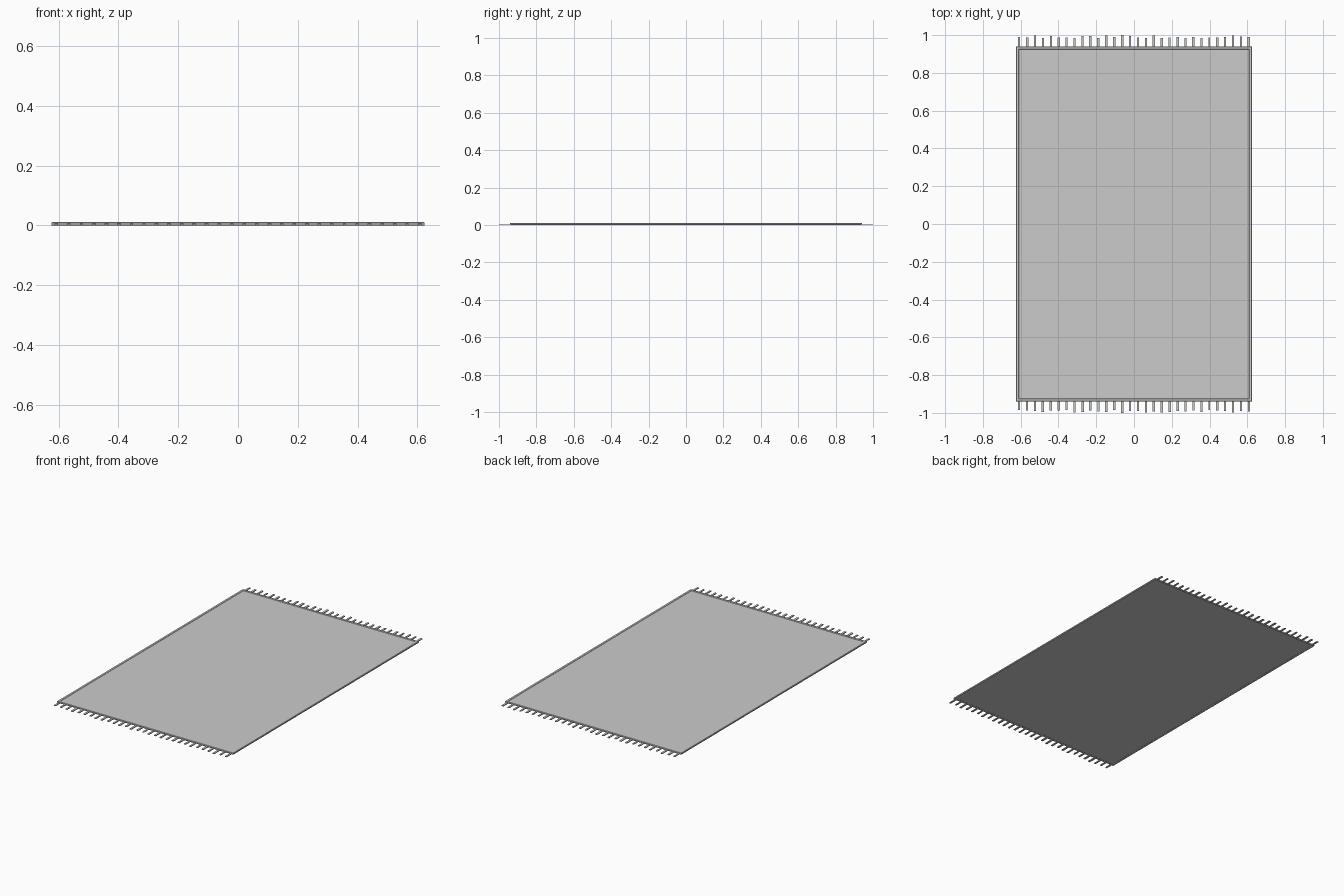
import bpy, bmesh, math, random

if "Cube" in bpy.data.objects:
    bpy.data.objects.remove(bpy.data.objects["Cube"])

random.seed(4)
HX, HY = 0.625, 0.94      # half size of the woven area
RIM = 0.016               # width of the bound edge


def finish(name, bm):
    bmesh.ops.recalc_face_normals(bm, faces=bm.faces)
    me = bpy.data.meshes.new(name)
    bm.to_mesh(me)
    bm.free()
    ob = bpy.data.objects.new(name, me)
    bpy.context.collection.objects.link(ob)
    return ob


def add_box(bm, x0, x1, y0, y1, z0, z1):
    verts = bmesh.ops.create_cube(bm, size=1)["verts"]
    for v in verts:
        v.co = ((x0 + x1) / 2 + v.co.x * (x1 - x0),
                (y0 + y1) / 2 + v.co.y * (y1 - y0),
                (z0 + z1) / 2 + v.co.z * (z1 - z0))


# Woven field with a very faint unevenness on top
bm = bmesh.new()
add_box(bm, -HX + 0.005, HX - 0.005, -HY + 0.005, HY - 0.005, 0.001, 0.009)
bmesh.ops.subdivide_edges(
    bm, edges=[e for e in bm.edges if abs(e.verts[0].co.z - e.verts[1].co.z) < 1e-5],
    cuts=23, use_grid_fill=True)
for v in bm.verts:
    if v.co.z > 0.008:
        v.co.z += 0.0004 * math.sin(5 * v.co.x + 1) * math.sin(4 * v.co.y)
field = finish("rug_field", bm)
for p in field.data.polygons:
    p.use_smooth = abs(p.normal.z) > 0.5
field.data.set_sharp_from_angle(angle=math.radians(30))

# Raised binding: a chamfered section swept round the rectangle
section = [(0, 0.002), (0, 0.009), (0.002, 0.011), (RIM - 0.002, 0.011),
           (RIM, 0.009), (RIM, 0.0), (0.002, 0.0)]
bm = bmesh.new()
rings = []
for sx, sy in ((-1, -1), (1, -1), (1, 1), (-1, 1)):
    rings.append([bm.verts.new((sx * (HX - d), sy * (HY - d), z)) for d, z in section])
n = len(section)
for i in range(4):
    a, b = rings[i], rings[(i + 1) % 4]
    for j in range(n):
        bm.faces.new((a[j], b[j], b[(j + 1) % n], a[(j + 1) % n]))
finish("edge_binding", bm)

# Fringe at both ends, with slightly varied tassel lengths and widths
COUNT = 30
for name, s in (("front_fringe", -1), ("back_fringe", 1)):
    bm = bmesh.new()
    for i in range(COUNT):
        x = -0.608 + 1.216 * i / (COUNT - 1)
        w = random.uniform(0.005, 0.007)
        tip = 1.0 if i == 13 else random.uniform(0.984, 0.998)
        ya, yb = sorted((s * (HY - 0.006), s * tip))
        add_box(bm, x - w, x + w, ya, yb, 0.001, 0.006)
    finish(name, bm)
